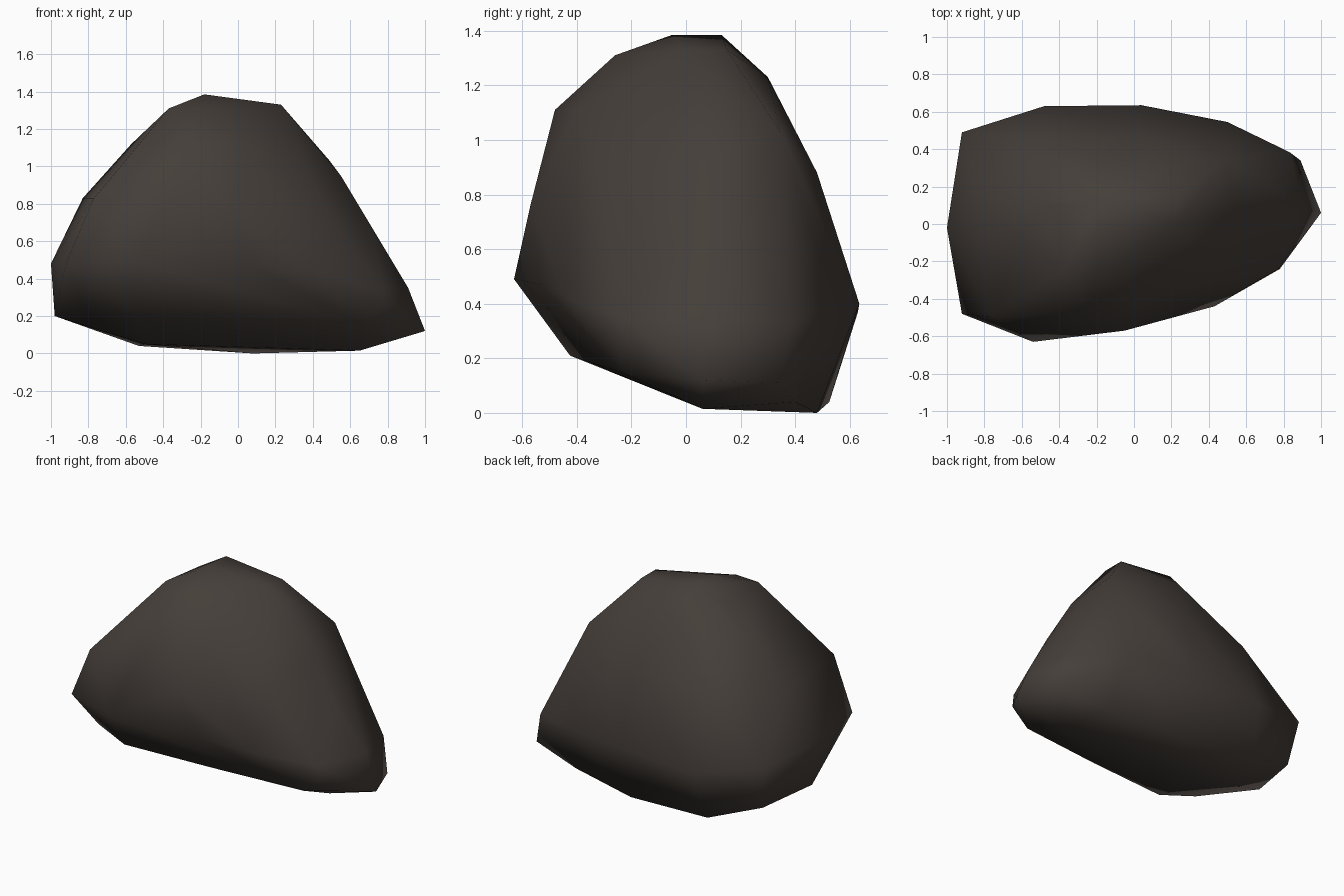
import bpy, bmesh

# Boulder corners, grouped in rough layers from the bottom up
layers = [
    # flat underside, pushed to the back
    [(.65, .06, .015), (.08, .48, 0), (-.53, .525, .04), (.55, .4, .04), (-.5, .1, .05)],
    # undercut front and the pointed right end
    [(1, .06, .12), (.78, -.24, .26), (.66, -.24, .15), (.03, -.35, .185),
     (-.56, -.425, .21), (-.98, .04, .2), (-.88, .43, .165), (-.8, -.36, .26),
     (.89, .34, .11)],
    # widest belt
    [(-1, -.02, .48), (-.92, -.48, .48), (-.54, -.63, .49), (.08, -.53, .47),
     (.43, -.44, .42), (.77, -.24, .35), (.91, .08, .35), (.83, .385, .33),
     (.5, .545, .38), (.04, .635, .4), (-.48, .63, .37), (-.92, .49, .46)],
    # shoulders
    [(-.05, -.57, .76), (.45, -.3, .8), (.72, .02, .65), (.5, .4, .8),
     (0, .48, .88), (-.5, .45, .86), (-.83, .1, .83), (-.77, -.495, .83)],
    # upper slopes
    [(-.25, -.48, 1.11), (.05, -.4, 1.11), (.55, .05, .95), (.49, .345, 1.03),
     (-.1, .30, 1.23), (-.57, .12, 1.12)],
    # top
    [(-.37, -.25, 1.31), (-.2, -.26, 1.31), (-.36, .1, 1.28), (-.18, -.05, 1.385),
     (-.18, .13, 1.385), (.23, 0, 1.33), (.23, .15, 1.33)],
]

# Wrap the corners into one closed stone
bm = bmesh.new()
for layer in layers:
    for co in layer:
        bm.verts.new(co)
hull = bmesh.ops.convex_hull(bm, input=bm.verts[:])
loose = {v for v in hull["geom_interior"] + hull["geom_unused"]
         if isinstance(v, bmesh.types.BMVert)}
bmesh.ops.delete(bm, geom=list(loose), context='VERTS')
bmesh.ops.recalc_face_normals(bm, faces=bm.faces[:])
for f in bm.faces:
    f.smooth = True

mesh = bpy.data.meshes.new("boulder")
bm.to_mesh(mesh)
bm.free()
boulder = bpy.data.objects.new("boulder", mesh)
bpy.context.collection.objects.link(boulder)

# Dark brown stone
stone = bpy.data.materials.new("dark brown stone")
stone.diffuse_color = (0.06, 0.049, 0.042, 1)
mesh.materials.append(stone)
